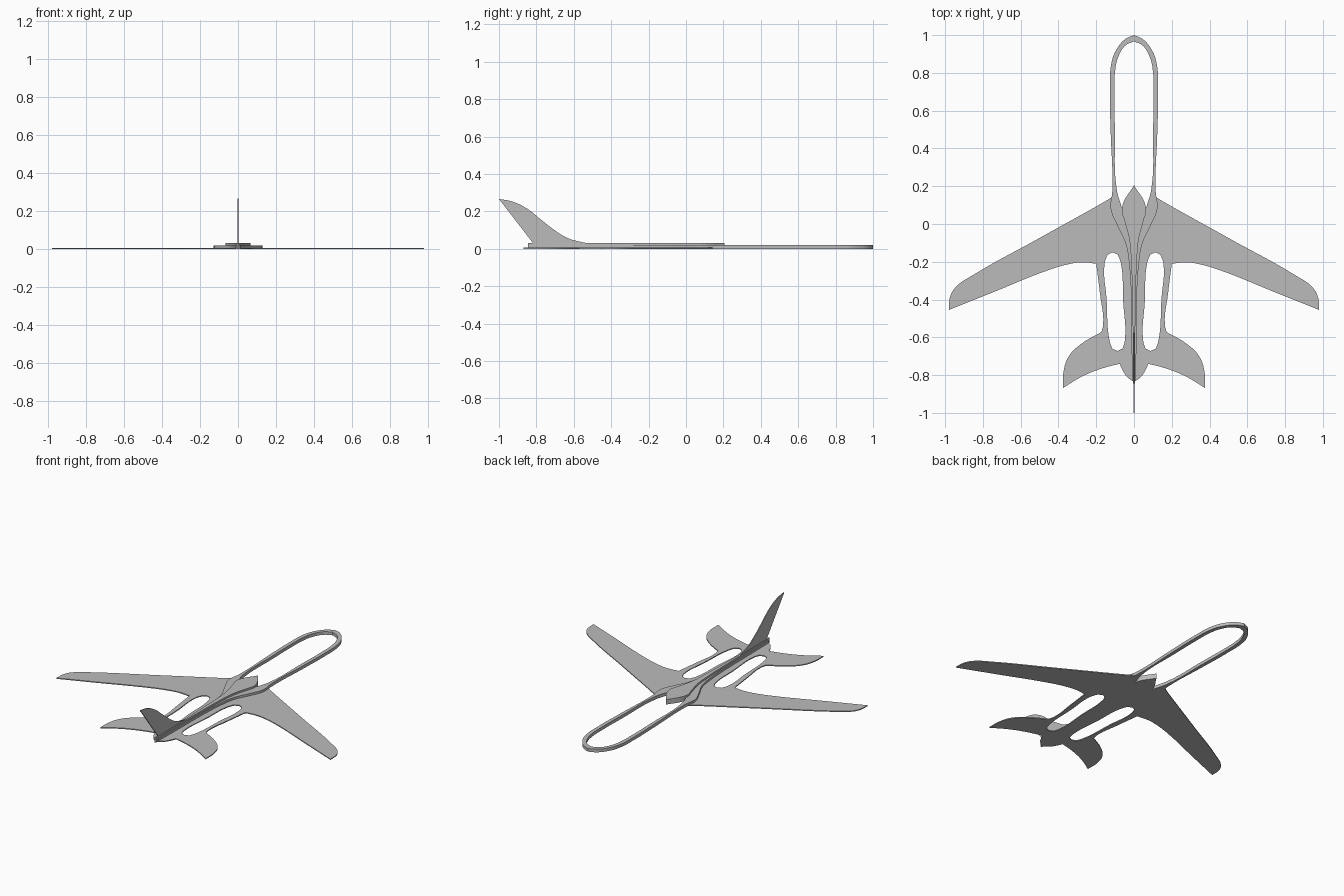
import bpy
import math
from mathutils import Vector

if "Cube" in bpy.data.objects:
    bpy.data.objects.remove(bpy.data.objects["Cube"], do_unlink=True)

# One plain grey for the whole glider
grey = bpy.data.materials.new("plain grey")
grey.use_nodes = True
grey.diffuse_color = (0.5, 0.5, 0.5, 1)
grey.node_tree.nodes["Principled BSDF"].inputs["Base Color"].default_value = (0.5, 0.5, 0.5, 1)


def mirrored(half):
    """Close a half outline by mirroring it across x = 0."""
    return half + [(-x, y) for x, y in reversed(half) if x > 0]


def add_outline(curve, points):
    """Add a closed outline: gentle turns are rounded, sharp ones stay corners."""
    spline = curve.splines.new("BEZIER")
    spline.bezier_points.add(len(points) - 1)
    spline.use_cyclic_u = True
    spline.resolution_u = 6
    vecs = [Vector(p) for p in points]
    for i, knot in enumerate(spline.bezier_points):
        before = vecs[i] - vecs[i - 1]
        after = vecs[(i + 1) % len(vecs)] - vecs[i]
        kind = "VECTOR" if before.angle(after) > math.radians(42) else "AUTO"
        knot.co = vecs[i].to_3d()
        knot.handle_left_type = knot.handle_right_type = kind


def plate(name, outlines, bottom, top):
    """Flat plate from outlines; inner outlines become holes."""
    curve = bpy.data.curves.new(name, "CURVE")
    curve.dimensions = "2D"
    curve.fill_mode = "BOTH"
    curve.extrude = (top - bottom) / 2
    for points in outlines:
        add_outline(curve, points)
    obj = bpy.data.objects.new(name, curve)
    bpy.context.collection.objects.link(obj)
    obj.location.z = (top + bottom) / 2
    bpy.ops.object.select_all(action="DESELECT")
    obj.select_set(True)
    bpy.context.view_layer.objects.active = obj
    bpy.ops.object.convert(target="MESH")
    obj = bpy.context.object
    obj.data.materials.clear()
    obj.data.materials.append(grey)
    for face in obj.data.polygons:
        face.use_smooth = False
    return obj


# Thin plate holding wings, tail booms and tailplane, with a slot on each side
airframe = mirrored([
    (0, .1), (.064, .085), (.11, .15), (.125, .137), (.5, -.074), (.86, -.275),
    (.94, -.33), (.972, -.38), (.98, -.455), (.75, -.363), (.45, -.243),
    (.36, -.216), (.28, -.203), (.2, -.21), (.18, -.37), (.163, -.53), (.172, -.572),
    (.28, -.635), (.345, -.7), (.373, -.78), (.376, -.868), (.27, -.805),
    (.17, -.765), (.076, -.74), (.06, -.775), (.035, -.812), (0, -.835)])
slot = [(.113, -.15), (.14, -.162), (.155, -.205), (.145, -.4), (.129, -.62),
        (.115, -.66), (.088, -.672), (.061, -.66), (.049, -.62), (.058, -.4),
        (.07, -.205), (.086, -.162)]
plate("wings_and_tailplane",
      [airframe, slot, [(-x, y) for x, y in slot]], 0, .006)

# Long nose hoop that runs back into rails beside the spine
hoop_outer = mirrored([
    (0, 1), (.045, .98), (.095, .92), (.12, .85), (.128, .7), (.124, .5), (.115, .17),
    (.124, .085), (.085, -.015), (.045, -.1), (.025, -.22), (.015, -.4),
    (.013, -.6), (.01, -.83)])
hoop_inner = mirrored([
    (0, .967), (.045, .945), (.085, .88), (.1, .81), (.104, .7), (.101, .5),
    (.091, .18), (.064, .085), (0, .2)])
plate("nose_hoop_and_rails", [hoop_outer, hoop_inner], 0, .02)

# Raised centre spine with a pointed front
spine = mirrored([
    (0, .205), (.064, .085), (.048, .01), (.025, -.08), (.015, -.2), (.009, -.4),
    (.006, -.6), (.005, -.845)])
plate("centre_spine", [spine], 0, .032)

# Upright tail fin, drawn flat as (length, height) and stood up
fin_shape = [(-1, .266), (-.93, .253), (-.85, .215), (-.78, .16), (-.7, .098),
             (-.63, .056), (-.54, .032), (-.54, .02), (-.81, .02)]
fin = plate("tail_fin", [fin_shape], -.003, .003)
fin.rotation_euler = (math.pi / 2, 0, math.pi / 2)
